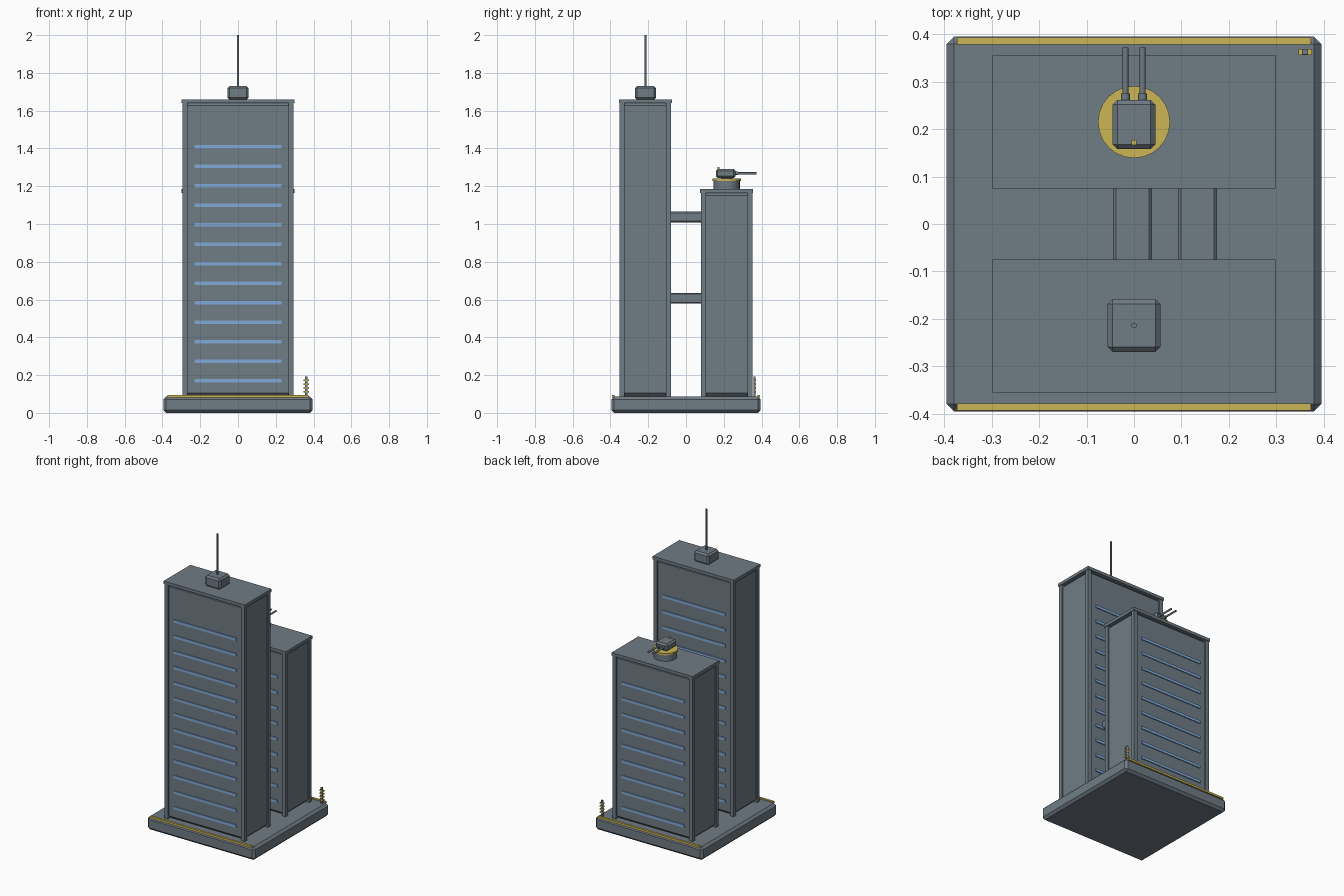
import bpy
import math

if "Cube" in bpy.data.objects:
    bpy.data.objects.remove(bpy.data.objects["Cube"])


def material(name, rgb):
    m = bpy.data.materials.new(name)
    m.diffuse_color = (*rgb, 1)
    m.use_nodes = True
    m.node_tree.nodes["Principled BSDF"].inputs["Base Color"].default_value = m.diffuse_color
    return m


GREY = material("slate grey", (0.16, 0.20, 0.235))
YELLOW = material("warning yellow", (0.60, 0.47, 0.09))
BLUE = material("window blue", (0.22, 0.40, 0.68))


def finish(ob, name, mat, bevel):
    ob.name = name
    ob.data.materials.append(mat)
    if bevel:
        mod = ob.modifiers.new("bevel", 'BEVEL')
        mod.width = bevel
        mod.segments = 1
    return ob


def box(name, x, y, z, mat=GREY, bevel=0):
    """Box from (min, max) ranges on each axis."""
    r = (x, y, z)
    bpy.ops.mesh.primitive_cube_add(size=1, location=[(a + b) / 2 for a, b in r])
    ob = bpy.context.object
    ob.scale = [b - a for a, b in r]
    bpy.ops.object.transform_apply(location=False, rotation=False, scale=True)
    return finish(ob, name, mat, bevel)


def rod(name, start, length, radius, axis='Z', mat=GREY, sides=24):
    """Cylinder growing from its start point along Z or Y."""
    x, y, z = start
    if axis == 'Z':
        loc, rot = (x, y, z + length / 2), (0, 0, 0)
    else:
        loc, rot = (x, y + length / 2, z), (math.pi / 2, 0, 0)
    bpy.ops.mesh.primitive_cylinder_add(vertices=sides, radius=radius, depth=length,
                                        location=loc, rotation=rot)
    bpy.ops.object.shade_smooth_by_angle(angle=math.radians(35))
    return finish(bpy.context.object, name, mat, 0)


BASE = 0.087

# Base slab with yellow edge strips
box("base_slab", (-0.395, 0.395), (-0.395, 0.395), (0, BASE), bevel=0.015)
for s in (-1, 1):
    box("edge_strip", (-0.373, 0.373), (s * 0.386 - 0.007, s * 0.386 + 0.007),
        (BASE - 0.006, BASE + 0.007), YELLOW)


def tower(name, cy, top, rows):
    # Main block and roof cap
    box(name + "_body", (-0.285, 0.285), (cy - 0.128, cy + 0.128),
        (BASE, top - 0.015), bevel=0.018)
    box(name + "_roof_cap", (-0.298, 0.298), (cy - 0.14, cy + 0.14), (top - 0.02, top))
    # Corner posts
    for sx in (-1, 1):
        for sy in (-1, 1):
            px, py = sx * 0.281, cy + sy * 0.123
            box(name + "_corner_post", (px - 0.013, px + 0.013),
                (py - 0.013, py + 0.013), (BASE - 0.005, top - 0.018))
    # Window bands on front and back
    for i in range(rows):
        z = 0.17 + i * 0.1033
        for s in (-1, 1):
            wy = cy + s * 0.128
            box(name + "_window_band", (-0.23, 0.23), (wy - 0.006, wy + 0.006),
                (z - 0.009, z + 0.009), BLUE)


tower("front_tower", -0.215, 1.66, 13)
tower("back_tower", 0.215, 1.185, 9)

# Connecting bridges
for cx, cz in ((-0.003, 1.037), (0.134, 0.607)):
    box("bridge", (cx - 0.041, cx + 0.041), (-0.095, 0.095),
        (cz - 0.028, cz + 0.028), bevel=0.006)

# Rooftop box and antenna
box("antenna_box", (-0.056, 0.056), (-0.27, -0.158), (1.658, 1.73), bevel=0.011)
rod("antenna", (0, -0.214, 1.72), 0.28, 0.0055, sides=12)

# Rooftop turret
TY = 0.215
rod("turret_pedestal", (0, TY, 1.18), 0.05, 0.07)
rod("turret_ring", (0, TY, 1.228), 0.012, 0.076, mat=YELLOW)
rod("turret_neck", (0, TY, 1.235), 0.02, 0.03)
box("turret_head", (-0.045, 0.045), (0.158, 0.262), (1.244, 1.291), bevel=0.01)
box("turret_sensor", (-0.005, 0.005), (0.167, 0.177), (1.288, 1.302), YELLOW)
for s in (-1, 1):
    rod("barrel_sleeve", (s * 0.018, 0.255, 1.268), 0.02, 0.0095, 'Y', sides=12)
    rod("barrel", (s * 0.018, 0.26, 1.268), 0.112, 0.0062, 'Y', sides=12)

# Corner beacon mast with yellow crossbars
box("beacon_mast", (0.354, 0.367), (0.357, 0.369), (BASE - 0.005, 0.192))
for i in range(4):
    z = 0.112 + i * 0.02
    box("beacon_bar", (0.347, 0.375), (0.3565, 0.3695), (z - 0.004, z + 0.004), YELLOW)
